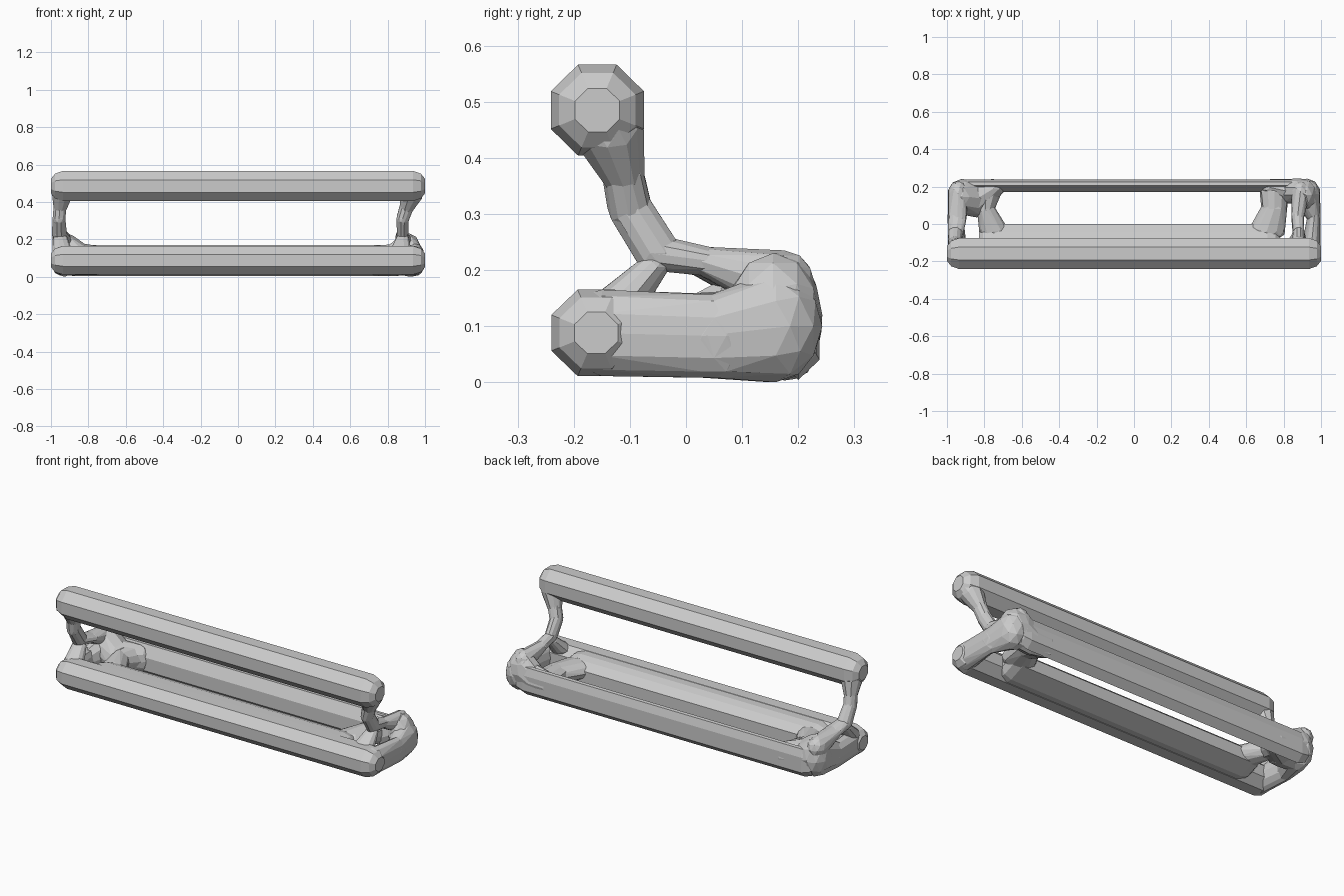
import bpy, bmesh, math

if "Cube" in bpy.data.objects:
    bpy.data.objects.remove(bpy.data.objects["Cube"])

def finish(name, bm):
    bmesh.ops.recalc_face_normals(bm, faces=bm.faces[:])
    me = bpy.data.meshes.new(name)
    bm.to_mesh(me)
    bm.free()
    ob = bpy.data.objects.new(name, me)
    bpy.context.collection.objects.link(ob)
    return ob

def rail(name, profile, x0, x1, bevel=0.065):
    """Sweep a (y, z) profile along x with rounded-off ends."""
    bm = bmesh.new()
    n = len(profile)
    cy = sum(p[0] for p in profile) / n
    cz = sum(p[1] for p in profile) / n
    stations = [(x0, .48), (x0 + bevel * .35, .82), (x0 + bevel, 1),
                (x1 - bevel, 1), (x1 - bevel * .35, .82), (x1, .48)]
    rings = [[bm.verts.new((x, cy + (y - cy) * s, cz + (z - cz) * s))
              for y, z in profile] for x, s in stations]
    for a, b in zip(rings, rings[1:]):
        for i in range(n):
            bm.faces.new((a[i], a[(i + 1) % n], b[(i + 1) % n], b[i]))
    bm.faces.new(rings[0])
    bm.faces.new(rings[-1])
    return finish(name, bm)

tmp = bmesh.new()
bmesh.ops.create_icosphere(tmp, subdivisions=2, radius=1)
BALL = [v.co.copy() for v in tmp.verts]
tmp.free()

def limb(name, nodes):
    """Chain of faceted hulls between nodes (centre, radii)."""
    bm = bmesh.new()
    for pair in zip(nodes, nodes[1:]):
        vs = [bm.verts.new((c[0] + d.x * r[0], c[1] + d.y * r[1], c[2] + d.z * r[2]))
              for c, r in pair for d in BALL]
        res = bmesh.ops.convex_hull(bm, input=vs)
        junk = {g for g in res["geom_interior"] + res["geom_unused"]
                if isinstance(g, bmesh.types.BMVert)}
        bmesh.ops.delete(bm, geom=list(junk), context='VERTS')
    bmesh.ops.dissolve_limit(bm, angle_limit=math.radians(8),
                             verts=bm.verts[:], edges=bm.edges[:])
    return finish(name, bm)

def octagon(cy, cz, ry, rz):
    k = 1 / math.cos(math.pi / 8)
    return [(cy + ry * k * math.cos((i + .5) * math.pi / 4),
             cz + rz * k * math.sin((i + .5) * math.pi / 4)) for i in range(8)]

# Long rails
rail("top_rail", octagon(-.158, .485, .083, .081), -1, 1)
rail("front_base_rail", octagon(-.16, .088, .08, .077), -1, 1)
rail("front_base_shelf", [(-.18, .013), (-.18, .164), (-.08, .163), (-.04, .15),
                          (0, .115), (0, .05), (-.09, .013)], -.83, .78)
rail("back_base_rail", [(.2, .004), (.238, .04), (.238, .125), (.225, .168),
                        (.205, .17), (.172, .11), (.172, .035)], -.95, .92)

# Right end
limb("right_lower_link", [((.945, -.15, .088), (.053, .08, .077)),
                          ((.965, .05, .082), (.034, .07, .074)),
                          ((.925, .16, .1), (.073, .083, .1))])
limb("right_back_corner", [((.92, .155, .115), (.062, .085, .115)),
                           ((.88, .175, .12), (.05, .068, .112)),
                           ((.82, .175, .088), (.05, .066, .085)),
                           ((.73, .195, .086), (.06, .045, .08))])
limb("right_inner_link", [((.71, -.04, .1), (.1, .05, .055)),
                          ((.75, .08, .105), (.07, .06, .055)),
                          ((.75, .17, .09), (.08, .06, .075))])
limb("right_arm", [((.89, .175, .175), (.05, .055, .06)),
                   ((.875, .04, .215), (.035, .04, .026)),
                   ((.88, -.05, .23), (.032, .045, .032)),
                   ((.88, -.1, .31), (.034, .04, .04)),
                   ((.9, -.112, .37), (.038, .038, .04)),
                   ((.93, -.14, .45), (.063, .065, .06))])
limb("right_brace", [((.88, -.06, .205), (.035, .03, .022)),
                     ((.87, -.12, .14), (.06, .05, .032))])

# Left end
limb("left_lower_link", [((-.945, -.15, .088), (.053, .08, .077)),
                         ((-.955, .03, .083), (.043, .07, .075)),
                         ((-.925, .15, .11), (.074, .09, .11))])
limb("left_back_corner", [((-.92, .145, .12), (.078, .095, .115)),
                          ((-.84, .135, .095), (.06, .1, .085)),
                          ((-.75, .19, .086), (.06, .05, .078))])
limb("left_inner_link", [((-.75, -.04, .1), (.08, .05, .055)),
                         ((-.795, .08, .105), (.045, .06, .058)),
                         ((-.79, .17, .09), (.08, .06, .075))])
limb("left_arm", [((-.94, .165, .175), (.055, .065, .06)),
                  ((-.945, .03, .215), (.05, .04, .026)),
                  ((-.955, -.05, .23), (.042, .045, .032)),
                  ((-.957, -.1, .31), (.036, .04, .04)),
                  ((-.952, -.112, .37), (.036, .038, .04)),
                  ((-.94, -.14, .45), (.058, .065, .06))])
limb("left_brace", [((-.95, -.06, .205), (.04, .03, .022)),
                    ((-.94, -.12, .14), (.055, .05, .032))])
